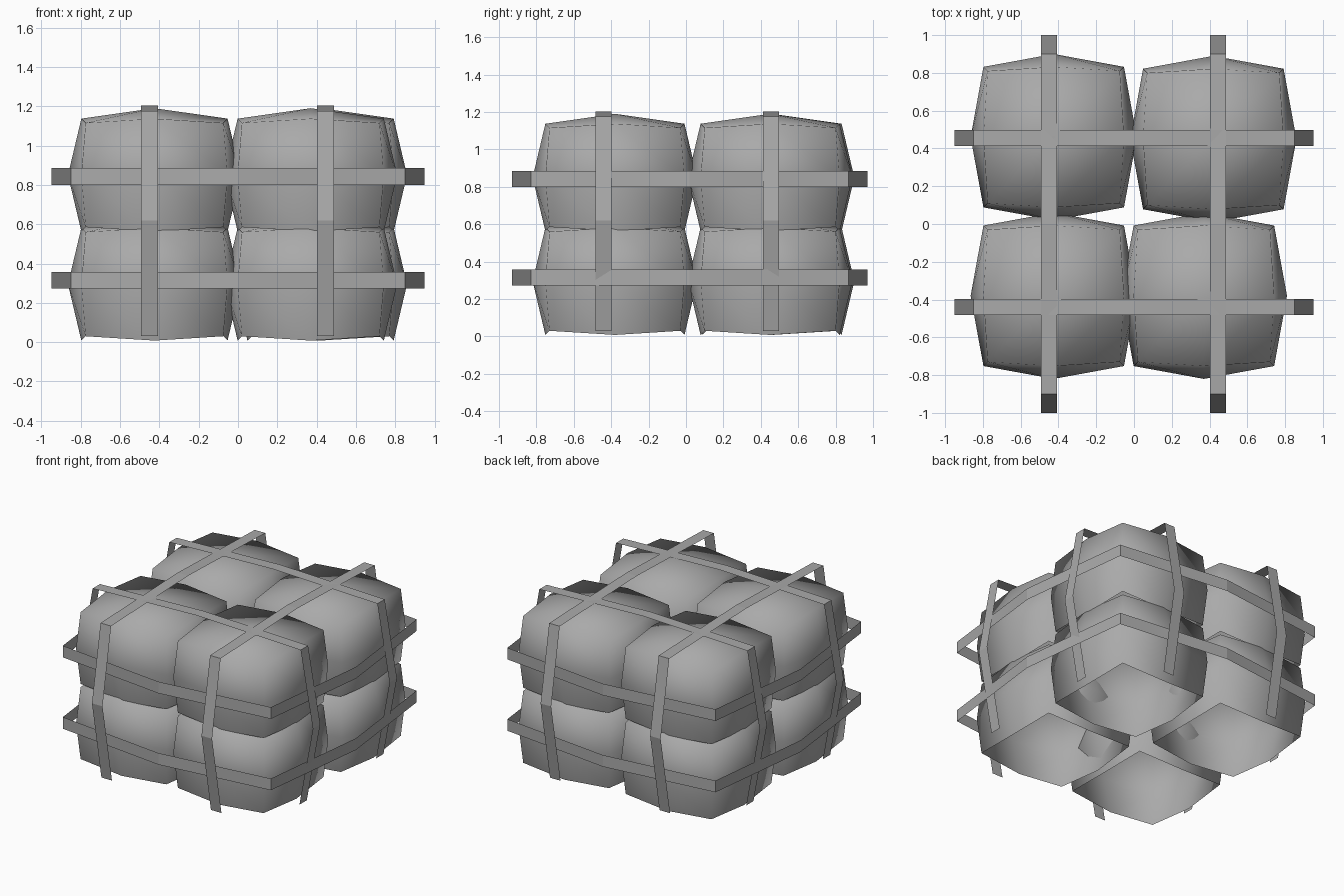
import bpy
import bmesh

cube = bpy.data.objects.get("Cube")
if cube:
    bpy.data.objects.remove(cube, do_unlink=True)


def make_material(name, value):
    mat = bpy.data.materials.new(name)
    mat.use_nodes = True
    colour = (value, value, value, 1)
    mat.diffuse_color = colour
    mat.node_tree.nodes["Principled BSDF"].inputs["Base Color"].default_value = colour
    return mat


grey = make_material("plain grey", 0.4)


def add_object(name, bm, smooth):
    mesh = bpy.data.meshes.new(name)
    for face in bm.faces:
        face.smooth = smooth
    bm.to_mesh(mesh)
    bm.free()
    mesh.materials.append(grey)
    obj = bpy.data.objects.new(name, mesh)
    bpy.context.collection.objects.link(obj)
    return obj


# Puffed sack: a cube with bulged edges and faces, open underneath
REACH = {3: (0.35, 0.265), 2: (0.372, 0.287), 1: (0.44, 0.34)}


def sack(name, x, y, z):
    bm = bmesh.new()
    bmesh.ops.create_cube(bm, size=2)
    bmesh.ops.subdivide_edges(bm, edges=bm.edges[:], cuts=1, use_grid_fill=True)
    under = [v for v in bm.verts if v.co.z < -0.5 and v.co.xy.length < 0.1]
    bmesh.ops.delete(bm, geom=under, context='VERTS')
    for v in bm.verts:
        wide, tall = REACH[sum(abs(c) > 0.5 for c in v.co)]
        v.co.x *= wide
        v.co.y *= wide
        v.co.z *= tall
    obj = add_object(name, bm, True)
    obj.location = (x, y, z)


columns = {
    "back_right": (-0.425, 0.46),
    "back_left": (0.42, 0.45),
    "front_right": (-0.425, -0.38),
    "front_left": (0.37, -0.38),
}
for place, (x, y) in columns.items():
    sack("lower_sack_" + place, x, y, 0.295)
    sack("upper_sack_" + place, x, y, 0.85)


# Flat strap: a path swept sideways along one axis
def strap(name, path, axis, centre, closed=False, width=0.086):
    bm = bmesh.new()
    pairs = []
    for u, w in path:
        pair = []
        for side in (-0.5, 0.5):
            co = [u, w]
            co.insert(axis, centre + side * width)
            pair.append(bm.verts.new(co))
        pairs.append(pair)
    following = pairs[1:] + (pairs[:1] if closed else [])
    for a, b in zip(pairs, following):
        bm.faces.new((a[0], a[1], b[1], b[0]))
    bmesh.ops.recalc_face_normals(bm, faces=bm.faces[:])
    # Turn the faces away from the middle of the bundle
    face = bm.faces[0]
    if face.normal.dot(face.calc_center_median()) < 0:
        bmesh.ops.reverse_faces(bm, faces=bm.faces[:])
    add_object(name, bm, False)


# Straps over the top, hanging open at the bottom
def hanging_path(corner, middle):
    half = [(corner - 0.01, 0.03), (middle, 0.62), (corner, 1.175)]
    return half + [(0, 1.203)] + [(-u, z) for u, z in reversed(half)]


for side, x in (("right", -0.45), ("left", 0.445)):
    strap("lengthwise_strap_" + side, hanging_path(0.9, 1.0), 0, x)
for side, y in (("front", -0.44), ("back", 0.455)):
    strap("crosswise_strap_" + side, hanging_path(0.85, 0.95), 1, y)

# Belts around the bundle at each layer
belt = [(0.85, -0.83), (0.95, 0.02), (0.85, 0.87), (0, 0.97),
        (-0.85, 0.87), (-0.95, 0.02), (-0.85, -0.83), (0, -0.93)]
for layer, z in (("lower", 0.315), ("upper", 0.842)):
    strap(layer + "_belt", belt, 2, z, closed=True)
